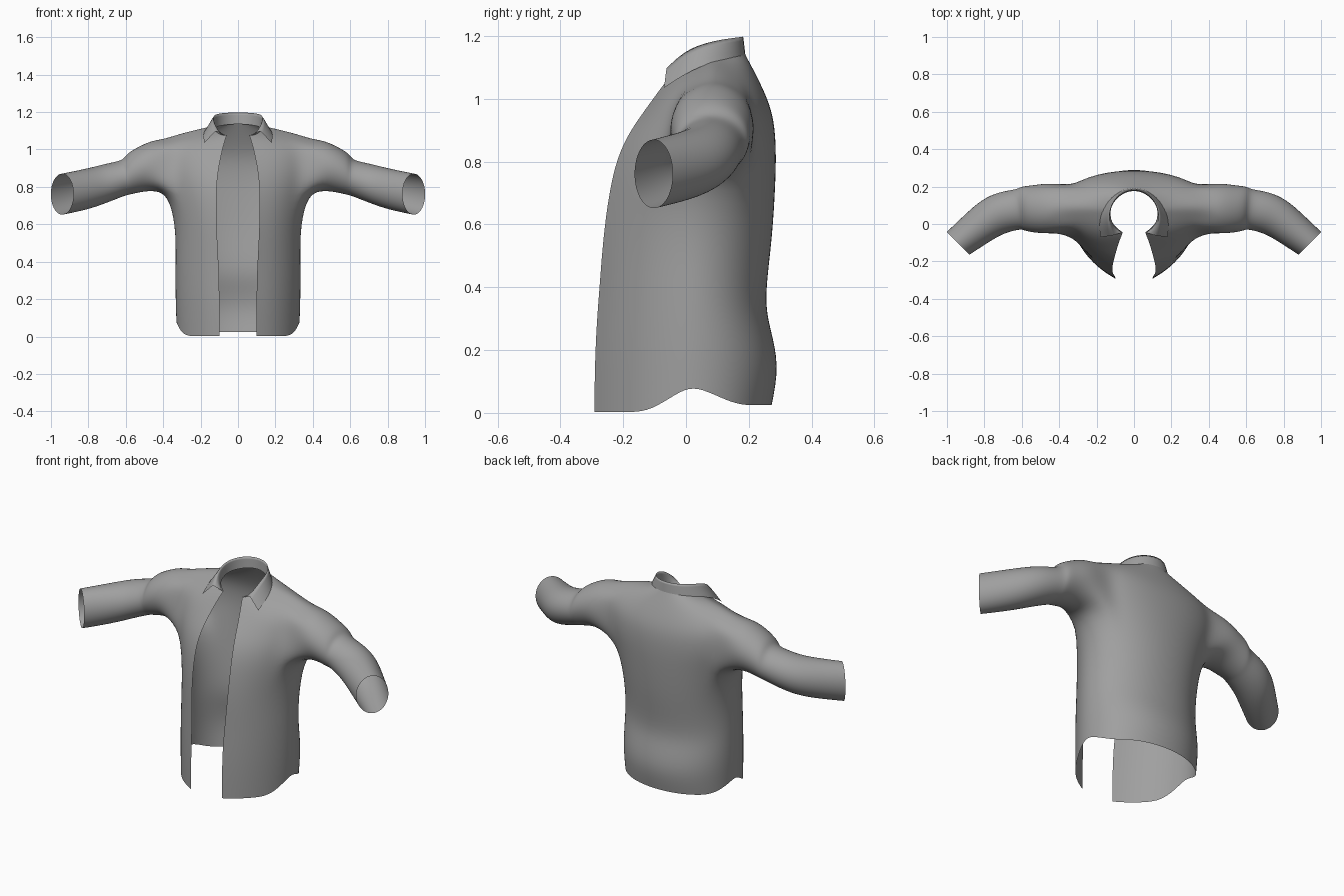
import bpy, bmesh
from math import sin, cos, pi, asin, radians

cube = bpy.data.objects.get("Cube")
if cube:
    bpy.data.objects.remove(cube)

fabric = bpy.data.materials.new("grey_fabric")
fabric.use_nodes = True
fabric.diffuse_color = (0.35, 0.35, 0.35, 1)
fabric.node_tree.nodes["Principled BSDF"].inputs["Base Color"].default_value = (0.35, 0.35, 0.35, 1)


def finish(name, bm, levels):
    """Turn a half model into a mirrored, smooth cloth object."""
    bmesh.ops.recalc_face_normals(bm, faces=bm.faces[:])
    mesh = bpy.data.meshes.new(name)
    bm.to_mesh(mesh)
    bm.free()
    mesh.materials.append(fabric)
    for poly in mesh.polygons:
        poly.use_smooth = True
    obj = bpy.data.objects.new(name, mesh)
    bpy.context.collection.objects.link(obj)
    mirror = obj.modifiers.new("Mirror", 'MIRROR')
    mirror.use_clip = True
    mirror.merge_threshold = 0.002
    sub = obj.modifiers.new("Smooth", 'SUBSURF')
    sub.levels = sub.render_levels = levels
    sub.boundary_smooth = 'PRESERVE_CORNERS'


def loft(bm, rows, skip=lambda r, c: False):
    """Faces between neighbouring rows of vertices."""
    for r in range(len(rows) - 1):
        for c in range(len(rows[r]) - 1):
            if not skip(r, c):
                bm.faces.new((rows[r][c], rows[r][c + 1],
                              rows[r + 1][c + 1], rows[r + 1][c]))


# Torso levels: front edge (x, y, z), side (x, y, z), back (y, z)
LEVELS = [
    ((.10, -.292, .003), (.332, .02, .092), (.275, .025)),
    ((.10, -.290, .16), (.336, .02, .18), (.300, .15)),
    ((.10, -.284, .29), (.337, .02, .30), (.270, .27)),
    ((.105, -.275, .40), (.336, .02, .42), (.250, .36)),
    ((.115, -.262, .58), (.336, .03, .60), (.277, .55)),
    ((.117, -.235, .76), (.378, .06, .765), (.288, .76)),
    ((.110, -.200, .86), (.405, .08, .85), (.288, .84)),
    ((.098, -.155, .93), (.415, .09, .95), (.284, .91)),
    ((.085, -.110, .99), (.405, .09, 1.063), (.270, .98)),
    ((.07, -.070, 1.045), (.275, .09, 1.1), (.228, 1.07)),
    ((.06, -.045, 1.07), (.14, .07, 1.12), (.19, 1.14)),
]
COLS = 12
HOLE_ROWS, HOLE_COLS = (5, 8), (3, 8)


def torso_row(bm, level, hem):
    (fx, fy, fz), (sx, sy, sz), (by, bz) = level
    front, back = 2 / 1.7, 2 / 2.1
    start = asin((fx / sx) ** (1 / front))
    row = []
    for i in range(COLS + 1):
        t = start + (pi - start) * i / COLS
        k = abs(cos(t))
        if t < pi / 2:
            x = sx * sin(t) ** front
            y = sy + (fy - sy) * (k / cos(start)) ** front
            end = fz
        else:
            x = sx * max(0, sin(t)) ** back
            y = sy + (by - sy) * k ** back
            end = bz
        # The hem notch rises only close to the side
        lift = min(1, abs(y - sy) / .14) if hem else k
        z = sz + (end - sz) * lift
        row.append(bm.verts.new((0 if i == COLS else x, y, z)))
    return row


# Shirt body with an armhole on the side
bm = bmesh.new()
rows = [torso_row(bm, lv, i == 0) for i, lv in enumerate(LEVELS)]
(r0, r1), (c0, c1) = HOLE_ROWS, HOLE_COLS
loft(bm, rows, lambda r, c: r0 <= r < r1 and c0 <= c < c1)

# Armhole rim, from the lower front round the back
rim = [rows[r0][c] for c in range(c0, c1)]
rim += [rows[r][c1] for r in range(r0, r1)]
rim += [rows[r1][c] for c in range(c1, c0, -1)]
rim += [rows[r][c0] for r in range(r1, r0, -1)]

# Sleeve sections: centre x, y, z, forward bend, half depth, half height
SLEEVE = [
    (.46, .084, .915, 0, .139, .136),
    (.54, .080, .890, 2, .129, .124),
    (.597, .083, .865, 4, .121, .113),
    (.612, .079, .846, 6, .109, .098),
    (.69, .067, .824, 16, .113, .106),
    (.765, .036, .800, 28, .110, .110),
    (.845, -.026, .780, 37, .099, .112),
    (.94, -.103, .761, 45, .088, .112),
]
n = len(rim)
sleeve_rows = [rim + rim[:1]]
for x, y, z, bend, depth, height in SLEEVE:
    b = radians(bend)
    ring = []
    for i in range(n):
        a = radians(-146) + 2 * pi * i / n
        d = depth * cos(a)
        ring.append(bm.verts.new((x + d * sin(b), y + d * cos(b), z + height * sin(a))))
    sleeve_rows.append(ring + ring[:1])
loft(bm, sleeve_rows)
finish("shirt_body", bm, 2)

# Folded collar: neckline, fold line, outer edge
COLLAR = [
    [(.06, -.045, 1.07), (.11, -.02, 1.08), (.138, .07, 1.115), (.09, .15, 1.13), (0, .19, 1.138)],
    [(.118, -.062, 1.10), (.132, 0, 1.16), (.134, .08, 1.187), (.088, .16, 1.198), (0, .193, 1.202)],
    [(.18, -.07, 1.035), (.188, 0, 1.082), (.17, .08, 1.118), (.105, .168, 1.132), (0, .2, 1.14)],
]
bm = bmesh.new()
collar_rows = [[bm.verts.new(p) for p in row] for row in COLLAR]
loft(bm, collar_rows)
# Keep the fold line crisp
crease = bm.edges.layers.float.new("crease_edge")
for a, b in zip(collar_rows[1], collar_rows[1][1:]):
    bm.edges.get((a, b))[crease] = 0.9
finish("collar", bm, 2)
